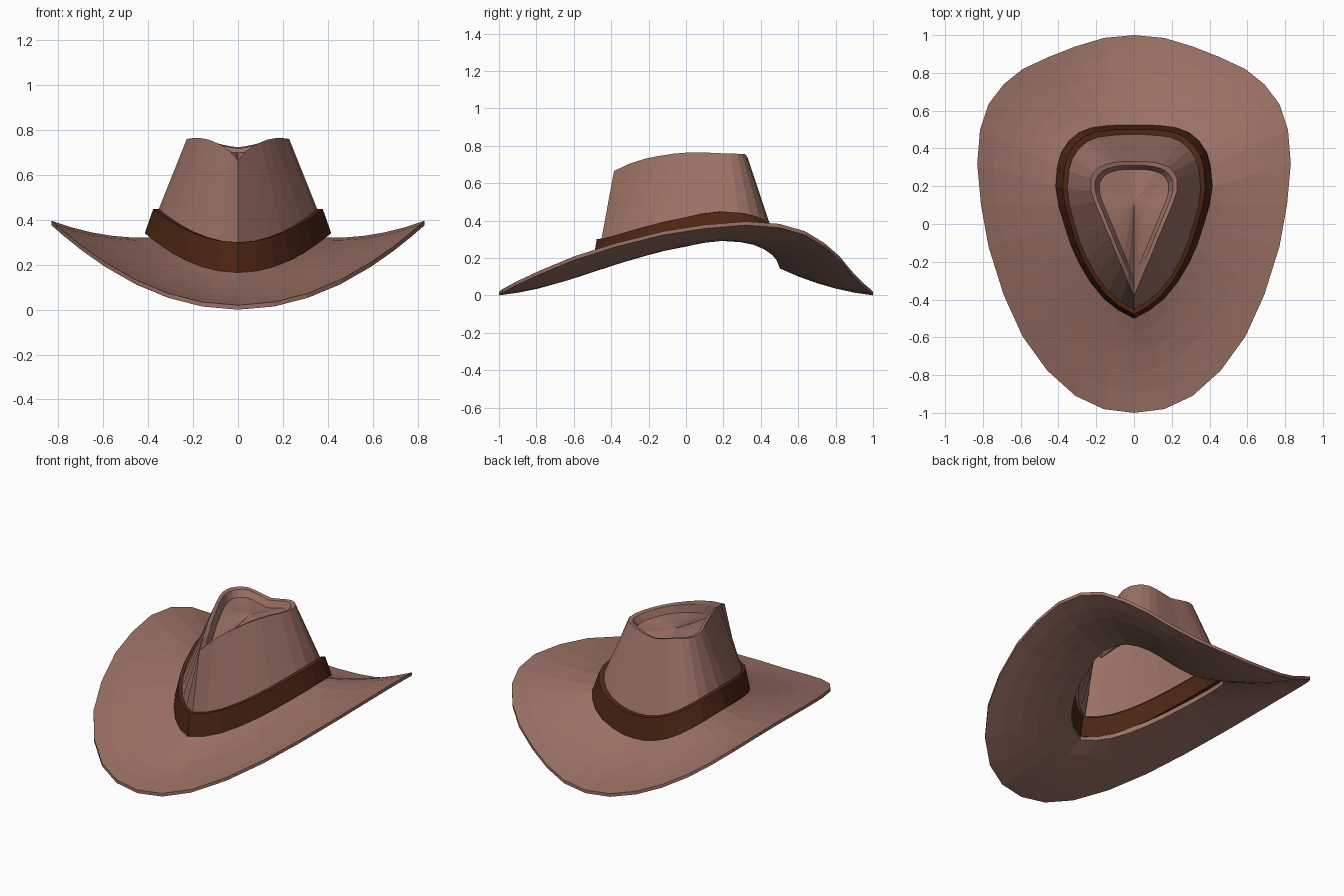
import bpy, bmesh

if "Cube" in bpy.data.objects:
    bpy.data.objects.remove(bpy.data.objects["Cube"])

# Right-half outlines, front to back (17 points each)
BRIM = [(0, -1), (.16, -.98), (.31, -.91), (.46, -.775), (.59, -.595), (.69, -.375),
        (.77, -.12), (.81, .1), (.83, .32), (.815, .5), (.77, .635), (.69, .74),
        (.59, .82), (.45, .885), (.31, .94), (.16, .985), (0, 1)]
BAND = [(0, -.5), (.085, -.455), (.16, -.395), (.23, -.31), (.29, -.21), (.335, -.11),
        (.37, 0), (.4, .1), (.415, .2), (.405, .31), (.385, .38), (.345, .44),
        (.29, .485), (.225, .51), (.15, .52), (.075, .525), (0, .525)]
RIM = [(0, -.385, .665), (.035, -.3, .705), (.068, -.22, .73), (.1, -.145, .745),
       (.13, -.07, .757), (.16, 0, .763), (.185, .06, .765), (.21, .12, .763),
       (.228, .18, .76), (.228, .24, .758), (.21, .275, .757), (.185, .3, .757),
       (.15, .315, .755), (.11, .325, .745), (.07, .33, .735), (.035, .33, .728), (0, .33, .723)]


def material(name, rgb):
    m = bpy.data.materials.new(name)
    m.diffuse_color = (*rgb, 1)
    m.use_nodes = True
    m.node_tree.nodes["Principled BSDF"].inputs["Base Color"].default_value = m.diffuse_color
    return m


def loft(name, halves, mat, wrap=False, cap=False):
    """Mirror half rings into closed rings and bridge them in order."""
    bm = bmesh.new()
    rings = []
    for h in halves:
        pts = list(h) + [(-x, y, z) for x, y, z in h[-2:0:-1]]
        rings.append([bm.verts.new(p) for p in pts])
    n = len(rings[0])
    pairs = list(zip(rings, rings[1:])) + ([(rings[-1], rings[0])] if wrap else [])
    for a, b in pairs:
        for i in range(n):
            j = (i + 1) % n
            bm.faces.new((a[i], a[j], b[j], b[i]))
    if cap:
        bm.faces.new(rings[-1])
    bmesh.ops.recalc_face_normals(bm, faces=bm.faces)
    me = bpy.data.meshes.new(name)
    bm.to_mesh(me)
    bm.free()
    me.materials.append(mat)
    ob = bpy.data.objects.new(name, me)
    bpy.context.collection.objects.link(ob)
    return ob


felt = material("felt", (.33, .165, .13))
leather = material("leather", (.075, .02, .007))


def brim_ring(t, under):
    ring = []
    for (bx, by), (ox, oy) in zip(BAND, BRIM):
        hx, hy = bx * .93, by * .95
        zin, zout = .175 + .98 * hx * hx, .02 + .545 * ox * ox
        z = zin + (zout - zin) * t - .09 * t * (1 - t)
        if under:
            z -= .03 - .01 * t
        ring.append((hx + (ox - hx) * t, hy + (oy - hy) * t, z))
    return ring


# Curled brim: upper skin outward, lower skin back in
steps = [0, .2, .4, .6, .8, 1]
loft("brim", [brim_ring(t, False) for t in steps] +
     [brim_ring(t, True) for t in reversed(steps)], felt, wrap=True)


def band_ring(sx, sy, z0, k):
    return [(x * sx, y * sy, z0 + k * x * x) for x, y in BAND]


# Leather band leaning inward with a flat top ledge
loft("hat_band", [band_ring(1, 1, .165, 1.02), band_ring(.91, .955, .30, .86),
                  band_ring(.85, .9, .30, .86), band_ring(.93, .945, .165, 1.02)],
     leather, wrap=True)


def rim_ring(s, drop, flat=0):
    return [(x * s, .12 + (y - .12) * s, (z - drop) * (1 - flat) + .7 * flat) for x, y, z in RIM]


# Pinched crown with a teardrop dent on top
crown = loft("crown", [band_ring(.865, .91, .285, .86), rim_ring(1, 0), rim_ring(.9, .006),
                       rim_ring(.8, .045), rim_ring(.4, .05, .5), rim_ring(.05, .05, .9)],
             felt, cap=True)
solid = crown.modifiers.new("thickness", 'SOLIDIFY')
solid.thickness = .02
solid.offset = -1
